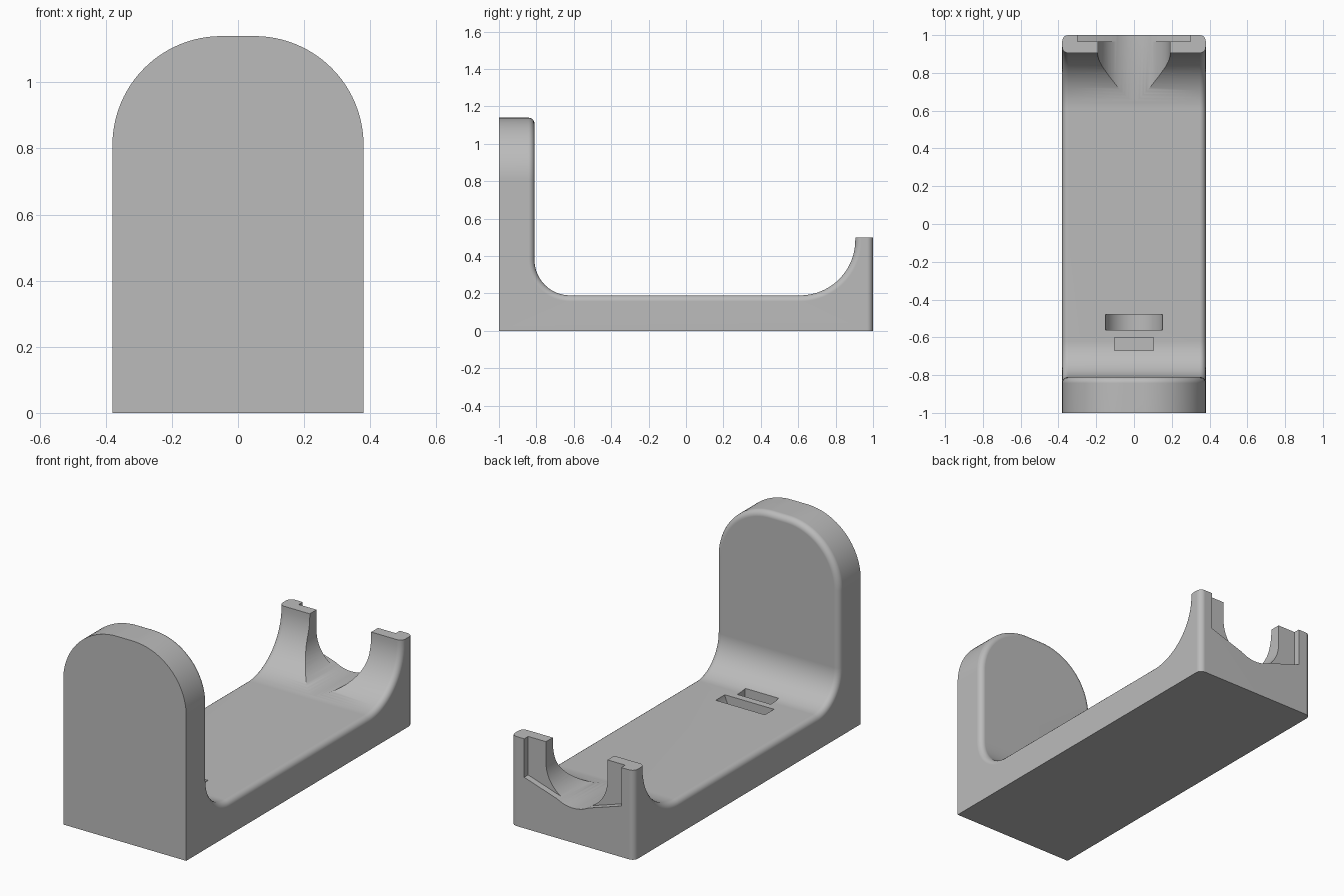
import bpy, bmesh, math
from mathutils import Vector

if "Cube" in bpy.data.objects:
    bpy.data.objects.remove(bpy.data.objects["Cube"])

W = 0.38          # half width
FLOOR = 0.19      # floor height
ROUND = 0.032     # edge rounding


def arc(cx, cy, r, start, end, steps=20):
    angles = [math.radians(start + (end - start) * i / steps) for i in range(steps + 1)]
    return [(cx + r * math.cos(a), cy + r * math.sin(a)) for a in angles]


def prism(name, profile, axis, lo, hi):
    """Extrude a closed profile along x (profile in y, z) or y (profile in x, z)."""
    def place(p, d):
        return (d, p[0], p[1]) if axis == "x" else (p[0], d, p[1])
    bm = bmesh.new()
    face = bm.faces.new([bm.verts.new(place(p, lo)) for p in profile])
    moved = bmesh.ops.extrude_face_region(bm, geom=[face])["geom"]
    shift = Vector(place((0, 0), hi - lo))
    bmesh.ops.translate(bm, vec=shift, verts=[v for v in moved if isinstance(v, bmesh.types.BMVert)])
    bmesh.ops.recalc_face_normals(bm, faces=bm.faces)
    mesh = bpy.data.meshes.new(name)
    bm.to_mesh(mesh)
    bm.free()
    obj = bpy.data.objects.new(name, mesh)
    bpy.context.collection.objects.link(obj)
    return obj


def carve(obj, cutter, operation="DIFFERENCE"):
    """Apply a boolean and discard the cutter."""
    mod = obj.modifiers.new("carve", "BOOLEAN")
    mod.object, mod.operation, mod.solver = cutter, operation, "EXACT"
    graph = bpy.context.evaluated_depsgraph_get()
    mesh = bpy.data.meshes.new_from_object(obj.evaluated_get(graph))
    obj.modifiers.clear()
    obj.data = mesh
    bpy.data.objects.remove(cutter)


# Cradle body: side profile with two large fillets
side = [(-1, 0), (1, 0), (1, 0.5), (0.905, 0.5)]
side += arc(0.61, FLOOR + 0.295, 0.295, 0, -90, 24)
side += arc(-0.62, FLOOR + 0.19, 0.19, 270, 180)
side += [(-0.81, 1.3), (-1, 1.3)]
body = prism("cradle_body", side, "x", -0.6, 0.6)

# Round the top of the front plate
arch = [(-W, -0.2), (W, -0.2)]
arch += arc(0.05, 0.81, 0.33, 0, 90, 24) + arc(-0.05, 0.81, 0.33, 90, 180, 24)
carve(body, prism("arch_cutter", arch, "y", -1.2, 1.2), "INTERSECT")

# Soften the inner rim and the rear vertical corners
bm = bmesh.new()
bm.from_mesh(body.data)
bmesh.ops.remove_doubles(bm, verts=bm.verts, dist=1e-5)
rim = []
for e in bm.edges:
    mid = (e.verts[0].co + e.verts[1].co) / 2
    rear_top = mid.y > 0.89 and all(v.co.z > 0.499 for v in e.verts)
    if e.calc_face_angle(0) > 0.6 and mid.y > -0.99 and mid.z > 0.01 and not rear_top:
        rim.append(e)
bmesh.ops.bevel(bm, geom=rim, offset=ROUND, segments=5, profile=0.5,
                affect="EDGES", clamp_overlap=False)
bm.to_mesh(body.data)
bm.free()

# Rounded channel through the rear wall
channel = [(-0.19, 0.8)] + arc(0, 0.383, 0.19, 180, 360, 32) + [(0.19, 0.8)]
carve(body, prism("channel_cutter", channel, "y", 0.4, 1.2))

# Shallow recess with a V floor on the rear face
recess = [(-0.3, 0.8), (-0.3, 0.285), (-0.09, 0.217), (0, 0.195),
          (0.09, 0.217), (0.3, 0.285), (0.3, 0.8)]
carve(body, prism("recess_cutter", recess, "y", 0.965, 1.2))

# Curved slot and small square slot in the floor
slot = [(-0.155, 0.4)] + arc(0, 0.22, 0.155, 180, 360, 24) + [(0.155, 0.4)]
carve(body, prism("slot_cutter", slot, "y", -0.56, -0.48))
pocket = [(-0.103, 0.1), (0.103, 0.1), (0.103, 0.4), (-0.103, 0.4)]
carve(body, prism("pocket_cutter", pocket, "y", -0.67, -0.6))

# Plain grey finish
grey = bpy.data.materials.new("plain_grey")
grey.use_nodes = True
colour = (0.5, 0.5, 0.5, 1)
grey.diffuse_color = colour
grey.node_tree.nodes["Principled BSDF"].inputs["Base Color"].default_value = colour
body.data.materials.clear()
body.data.materials.append(grey)

# Smooth curves, crisp edges
bpy.ops.object.select_all(action="DESELECT")
body.select_set(True)
bpy.context.view_layer.objects.active = body
bpy.ops.object.shade_smooth_by_angle(angle=math.radians(30))
weighted = body.modifiers.new("even_normals", "WEIGHTED_NORMAL")
weighted.keep_sharp = True
